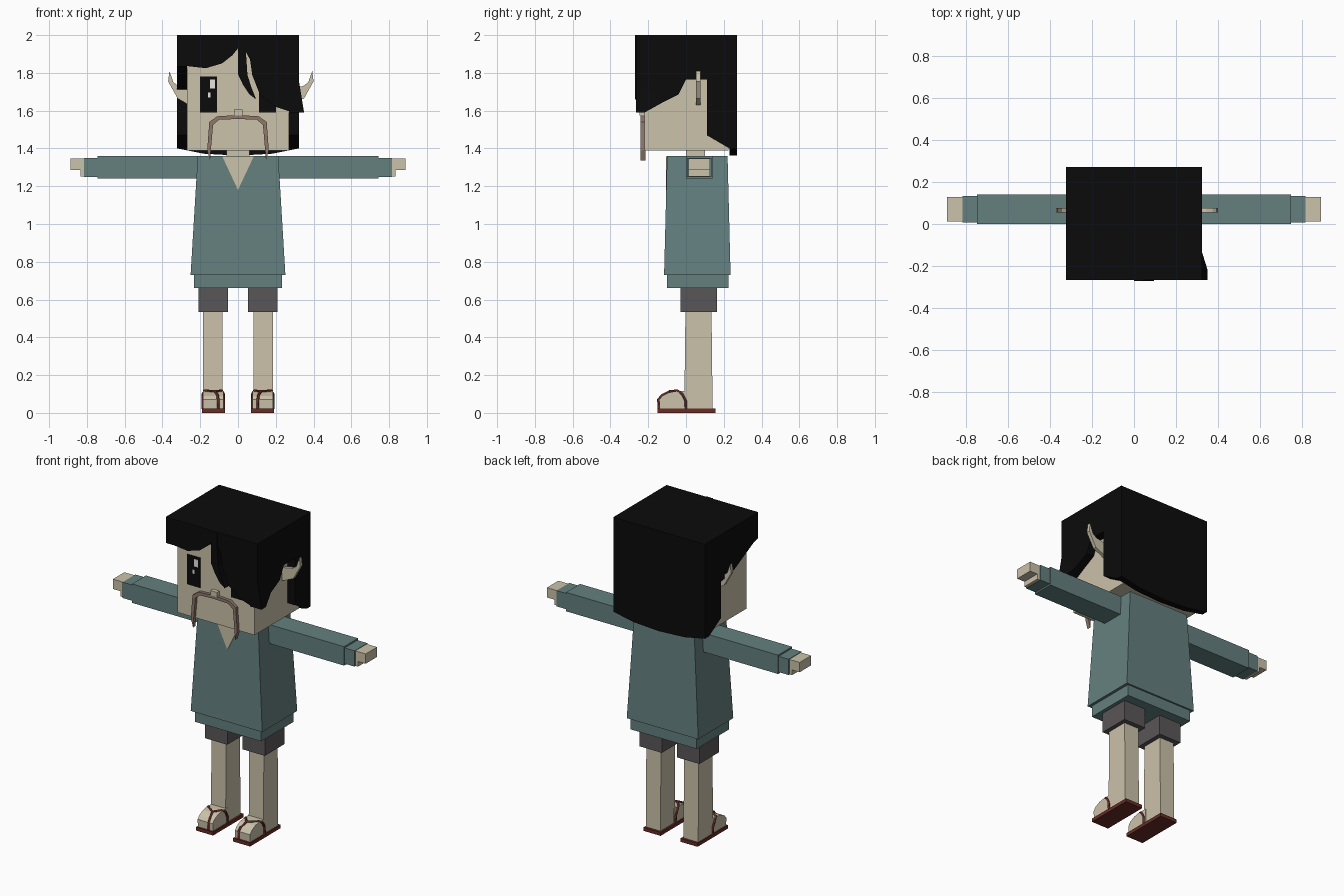
import bpy, bmesh
from mathutils import Vector

if "Cube" in bpy.data.objects:
    bpy.data.objects.remove(bpy.data.objects["Cube"], do_unlink=True)


def material(name, r, g, b):
    lin = [((c / 255 + 0.055) / 1.055) ** 2.4 if c > 10 else c / 255 / 12.92 for c in (r, g, b)]
    m = bpy.data.materials.new(name)
    m.use_nodes = True
    m.diffuse_color = (*lin, 1)
    m.node_tree.nodes["Principled BSDF"].inputs["Base Color"].default_value = (*lin, 1)
    return m


skin = material("skin", 203, 194, 170)
shirt = material("shirt teal", 100, 128, 127)
shorts = material("shorts grey", 90, 86, 87)
black = material("hair black", 11, 11, 11)
brown = material("moustache brown", 142, 120, 107)
red = material("sandal red", 104, 44, 38)
white = material("eye white", 235, 232, 225)


def finish(name, bm, mat):
    bmesh.ops.recalc_face_normals(bm, faces=bm.faces)
    me = bpy.data.meshes.new(name)
    bm.to_mesh(me)
    bm.free()
    me.materials.append(mat)
    ob = bpy.data.objects.new(name, me)
    bpy.context.collection.objects.link(ob)
    return ob


def box(name, mat, x, y, z, flare=(0, 0), s=1):
    """Box from ranges; flare widens the bottom."""
    bm = bmesh.new()
    bmesh.ops.create_cube(bm, size=1)
    for v in bm.verts:
        side = v.co * 2
        low = side.z < 0
        for i, r in enumerate((x, y, z)):
            v.co[i] = r[0] if side[i] < 0 else r[1]
        if low:
            v.co.x += side.x * flare[0]
            v.co.y += side.y * flare[1]
        v.co.x *= s
    return finish(name, bm, mat)


def prism(name, mat, pts, axis, a, b, s=1, move=None):
    """Extrude a 2D outline along x or y from a to b."""
    bm = bmesh.new()
    rings = []
    for d in (a, b):
        ring = []
        for u, v in pts:
            co = Vector((d, u, v) if axis == "x" else (u, d, v))
            if move:
                move(co)
            co.x *= s
            ring.append(bm.verts.new(co))
        rings.append(ring)
        bm.faces.new(ring)
    n = len(pts)
    for i in range(n):
        j = (i + 1) % n
        bm.faces.new((rings[0][i], rings[0][j], rings[1][j], rings[1][i]))
    return finish(name, bm, mat)


def strap(name, pts, s):
    cu = bpy.data.curves.new(name, "CURVE")
    cu.dimensions = "3D"
    cu.bevel_depth = 0.007
    cu.bevel_resolution = 0
    cu.use_fill_caps = True
    sp = cu.splines.new("POLY")
    sp.points.add(len(pts) - 1)
    for p, (x, y, z) in zip(sp.points, pts):
        p.co = (x * s, y, z, 1)
    cu.materials.append(red)
    bpy.context.collection.objects.link(bpy.data.objects.new(name, cu))


# Head, neck and face
box("head", skin, (-.27, .27), (-.22, .225), (1.39, 1.96))
box("neck", skin, (-.06, .06), (0, .1), (1.33, 1.4))
box("nose", skin, (-.022, .024), (-.245, -.21), (1.575, 1.605))
half = [(0, 1.577), (.11, 1.57), (.152, 1.54), (.163, 1.39), (.148, 1.335),
        (.143, 1.4), (.132, 1.525), (.1, 1.552), (0, 1.556)]
prism("moustache", brown, half + [(-x, z) for x, z in half[-2:0:-1]], "y", -.24, -.215)

# Torso and hem
box("tunic", shirt, (-.213, .213), (-.1, .22), (.73, 1.36), (.038, .016))
box("tunic_hem", shirt, (-.233, .233), (-.1, .225), (.66, .74))
prism("neckline", skin, [(-.083, 1.357), (.083, 1.357), (0, 1.18)], "y", -.107, -.099)

foot = [(.01, .02), (-.14, .02), (-.142, .07), (-.125, .09), (-.09, .108), (-.05, .115), (.01, .115)]
ear = [(.27, 1.63), (.35, 1.665), (.4, 1.755), (.393, 1.81), (.372, 1.75), (.345, 1.73), (.27, 1.715)]
for s, side in ((1, "left"), (-1, "right")):
    # Eyes
    box(side + "_eye", black, (.11, .2), (-.225, -.219), (1.59, 1.78), s=s)
    box(side + "_eye_glint", white, (.122, .148), (-.228, -.224), (1.718, 1.765), s=s)
    box(side + "_eye_small_glint", white, (.145, .16), (-.228, -.224), (1.67, 1.695), s=s)
    # Ears sit slightly off centre
    off = .015 * s - .015
    prism(side + "_ear", skin, [(max(x + off, .26), z) for x, z in ear], "y", .054, .076, s)
    # Arms
    box(side + "_sleeve", shirt, (.18, .745), (0, .14), (1.24, 1.36), s=s)
    box(side + "_cuff", shirt, (.74, .815), (.006, .134), (1.25, 1.35), s=s)
    box(side + "_palm", skin, (.81, .834), (.013, .128), (1.252, 1.347), s=s)
    box(side + "_fingers", skin, (.83, .888), (.013, .128), (1.285, 1.347), s=s)
    # Legs
    box(side + "_short_leg", shorts, (.054, .21), (-.03, .165), (.535, .67), s=s)
    box(side + "_leg", skin, (.081, .184), (-.003, .135), (.02, .54), (0, .006), s=s)
    prism(side + "_foot", skin, foot, "x", .078, .184, s)
    # Sandals
    box(side + "_sandal_sole", red, (.07, .19), (-.15, .155), (0, .022), s=s)
    knot = (.12, -.085, .114)
    strap(side + "_toe_strap", [(.105, -.144, .02), (.105, -.146, .07), (.108, -.128, .092), knot], s)
    for x, top, part in ((.074, .084, "inner"), (.188, .178, "outer")):
        strap(f"{side}_{part}_strap", [knot, (top, -.045, .117), (x, -.02, .1),
                                       (x, -.002, .065), (x, 0, .02)], s)

# Hair: crown and back curtain
box("hair_crown", black, (-.32, .32), (-.265, .27), (1.95, 2))
prism("hair_back", black, [(-.32, 2), (-.32, 1.4), (-.18, 1.372), (0, 1.362),
                           (.18, 1.372), (.32, 1.4), (.32, 2)], "y", .23, .27)

# Hair: side curtains, each with its own front edge
rear = [(.11, 1.47), (.23, 1.4), (.27, 1.4), (.27, 2), (-.265, 2)]
prism("hair_left_side", black, [(-.265, 1.76), (-.13, 1.64), (-.04, 1.685), (0, 1.765), (.11, 1.765)] + rear,
      "x", .27, .322)
prism("hair_right_side", black, [(-.265, 1.835), (-.22, 1.825), (-.12, 1.775), (-.03, 1.73), (.11, 1.70)] + rear,
      "x", -.27, -.322)


def flick(co):
    if co.x > .3 and co.z < 1.6:
        co.x = .35


prism("hair_left_flick", black, [(-.265, 1.76), (-.13, 1.64), (-.22, 1.59), (-.265, 1.59)],
      "x", .27, .322, move=flick)

# Hair: fringe locks
prism("fringe_right", black, [(-.32, 2), (-.32, 1.84), (-.27, 1.836), (-.17, 1.825), (-.085, 1.85),
                              (-.03, 1.893), (0, 1.93), (0, 2)], "y", -.265, -.219)
prism("fringe_middle", black, [(0, 2), (0, 1.793), (.025, 1.74), (.06, 1.687), (.096, 1.66),
                               (.07, 1.725), (.05, 1.79), (.042, 1.91), (.042, 2)], "y", -.27, -.219)
prism("fringe_left", black, [(.04, 2), (.042, 1.91), (.064, 1.87), (.075, 1.79), (.106, 1.71), (.12, 1.68),
                             (.2, 1.62), (.27, 1.597), (.325, 1.59), (.32, 2)], "y", -.265, -.219)
